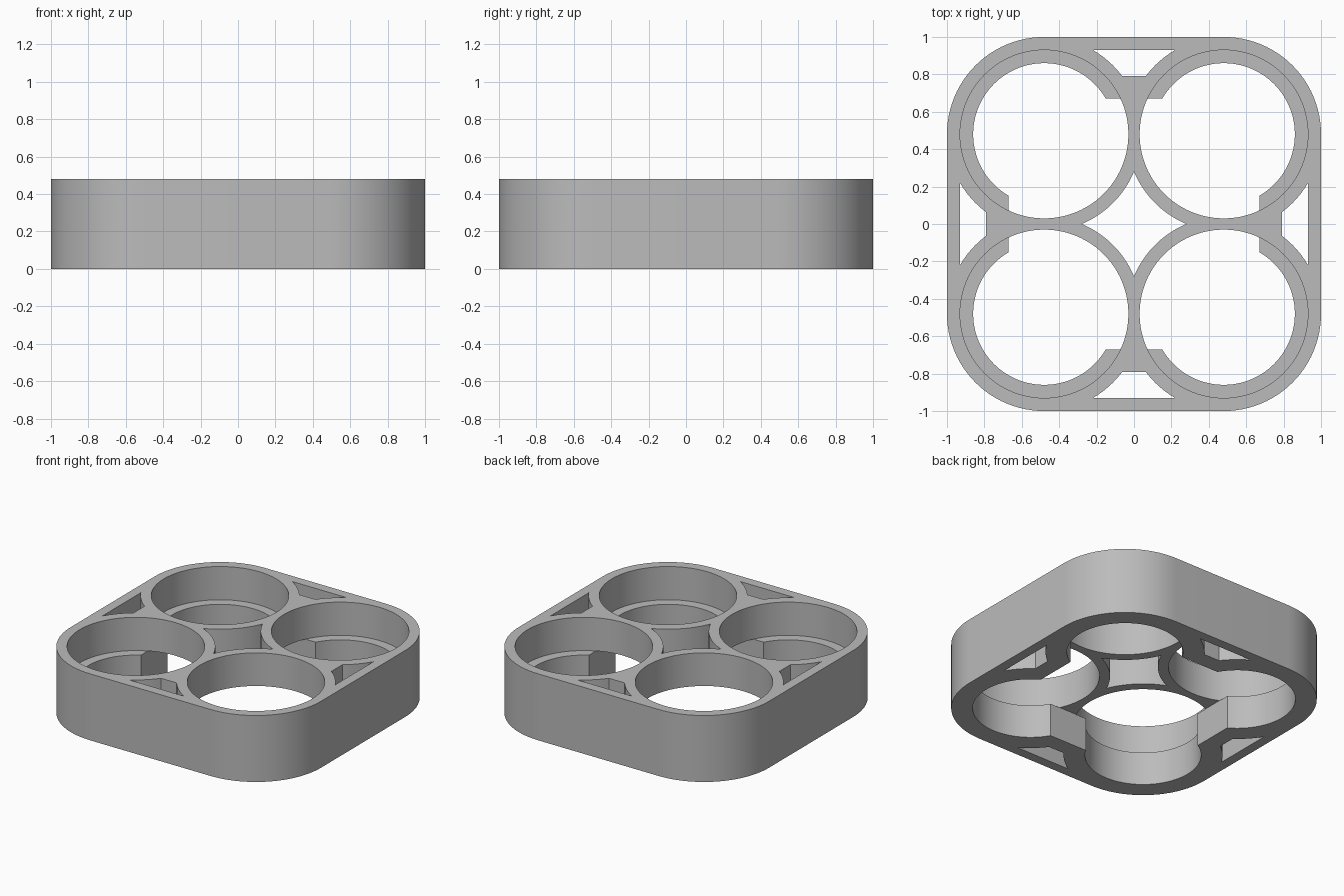
import bpy
import bmesh
from math import sin, cos, asin, pi, radians
from mathutils import Matrix, Vector

if "Cube" in bpy.data.objects:
    bpy.data.objects.remove(bpy.data.objects["Cube"])

HEIGHT = 0.48     # tray height
LEDGE = 0.24      # height of the ledge inside each bore
C = 0.48          # cell centre offset
R_OUT = 0.52      # outside radius of a cell wall
R_BORE = 0.45     # upper bore
R_HOLE = 0.38     # hole below the ledge
RECESS = 0.67     # half width of the square underside recess
POCKET = (0.79, 0.93)

grey = bpy.data.materials.new("plain grey")
grey.use_nodes = True
grey.diffuse_color = (0.5, 0.5, 0.5, 1)
grey.node_tree.nodes["Principled BSDF"].inputs["Base Color"].default_value = (0.5, 0.5, 0.5, 1)


def arc(cx, cy, r, a0, a1, n):
    """Points along an arc, both ends included."""
    angles = [a0 + (a1 - a0) * i / n for i in range(n + 1)]
    return [Vector((cx + r * cos(a), cy + r * sin(a))) for a in angles]


def turned(points, quarter):
    """Points rotated by quarter turns about the centre."""
    turn = Matrix.Rotation(quarter * pi / 2, 2)
    return [turn @ p for p in points]


def prism(name, points, z0, z1):
    """Extrude a closed outline from z0 to z1."""
    bm = bmesh.new()
    face = bm.faces.new([bm.verts.new((p.x, p.y, z0)) for p in points])
    top = bmesh.ops.extrude_face_region(bm, geom=[face])["geom"]
    verts = [v for v in top if isinstance(v, bmesh.types.BMVert)]
    bmesh.ops.translate(bm, verts=verts, vec=(0, 0, z1 - z0))
    bmesh.ops.recalc_face_normals(bm, faces=bm.faces)
    mesh = bpy.data.meshes.new(name)
    bm.to_mesh(mesh)
    bm.free()
    mesh.materials.append(grey)
    obj = bpy.data.objects.new(name, mesh)
    bpy.context.collection.objects.link(obj)
    return obj


# Tray body: square with rounded corners
outline = []
for q in range(4):
    outline += turned(arc(C, C, R_OUT, 0, pi / 2, 24), q)
tray = prism("tray_body", outline, 0, HEIGHT)

cutters = []
low, high = -0.1, HEIGHT + 0.1

# Stepped round bores and side pockets, one of each per quarter turn
start, end = [pi - asin((y - C) / R_OUT) for y in POCKET]
side = arc(C, C, R_OUT, start, end, 8)
pocket = side + [Vector((-p.x, p.y)) for p in reversed(side)]
bore = arc(C, C, R_BORE, 0, 2 * pi, 96)[:-1]
hole = arc(C, C, R_HOLE, 0, 2 * pi, 96)[:-1]
for q in range(4):
    cutters.append(prism("bore_cutter", turned(bore, q), LEDGE, high))
    cutters.append(prism("hole_cutter", turned(hole, q), low, high))
    cutters.append(prism("pocket_cutter", turned(pocket, q), low, high))

# Four-pointed star opening between the cells
spread = asin(C / R_OUT)
star = []
for q in range(4):
    star += turned(arc(C, C, R_OUT, pi + spread, 1.5 * pi - spread, 16)[:-1], q)
cutters.append(prism("star_cutter", star, low, high))

# Square recess that opens the underside between the cells
square = turned([Vector((RECESS, RECESS))], 0)
for q in range(1, 4):
    square += turned([Vector((RECESS, RECESS))], q)
cutters.append(prism("recess_cutter", square, low, LEDGE + 0.001))

# Cut the body
bpy.context.view_layer.objects.active = tray
for cutter in cutters:
    cutter.hide_render = True
    mod = tray.modifiers.new("cut", "BOOLEAN")
    mod.operation = "DIFFERENCE"
    mod.solver = "EXACT"
    mod.object = cutter
    bpy.ops.object.modifier_apply(modifier=mod.name)
    bpy.data.objects.remove(cutter)

# Smooth curved walls, sharp rims
bpy.ops.object.select_all(action="DESELECT")
tray.select_set(True)
bpy.ops.object.shade_smooth_by_angle(angle=radians(20))
